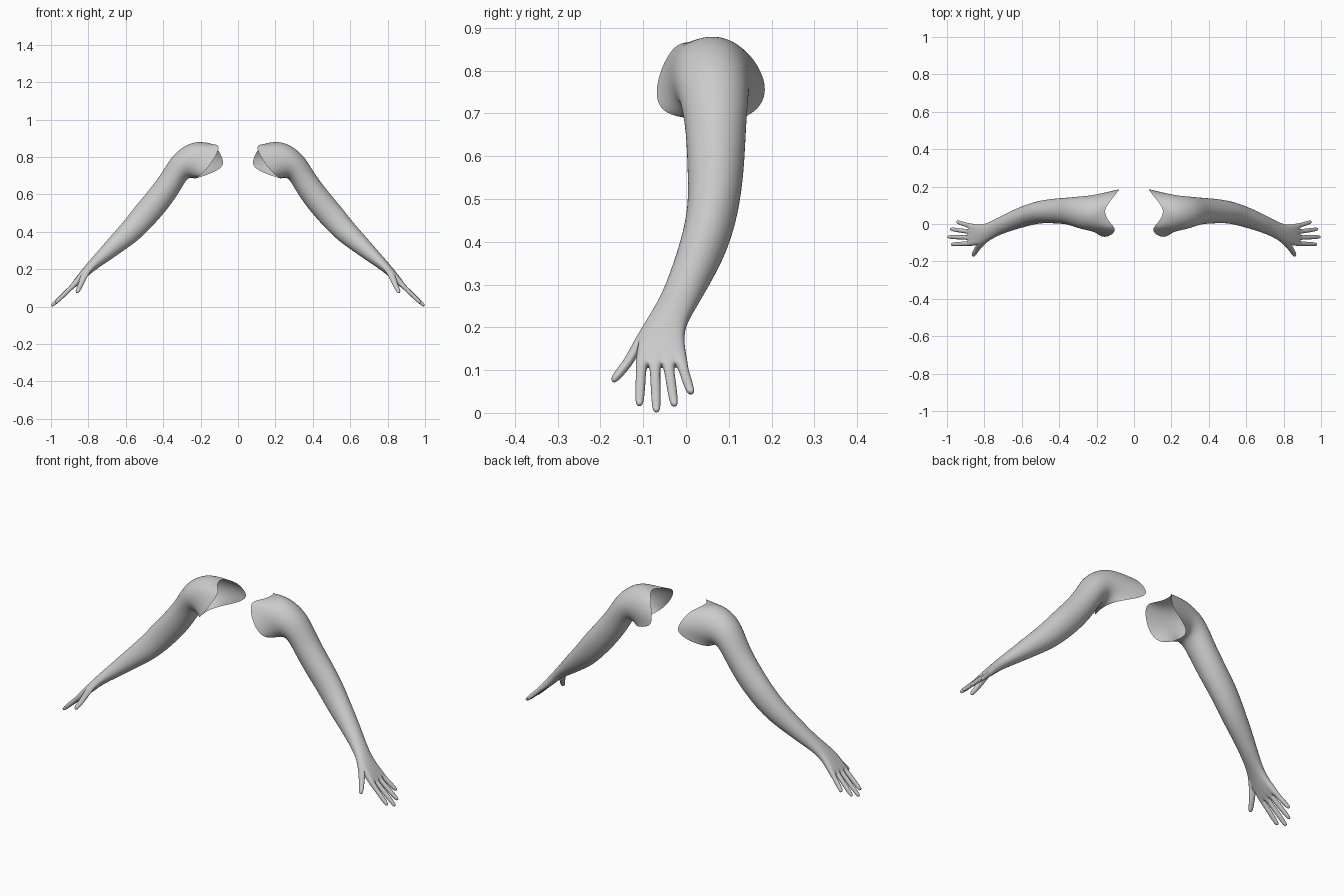
import bpy, bmesh, math
from mathutils import Vector

cube = bpy.data.objects.get("Cube")
if cube:
    bpy.data.objects.remove(cube)

grey = bpy.data.materials.new("plain_grey")
grey.use_nodes = True
COLOUR = (0.6, 0.6, 0.6, 1)
grey.diffuse_color = COLOUR
grey.node_tree.nodes["Principled BSDF"].inputs["Base Color"].default_value = COLOUR

# Open shoulder edge: from the back, over the ridge, down the chest, under the armpit
OPENING = [(.085, .178, .80), (.115, .135, .857), (.168, .075, .880), (.135, .01, .866),
           (.088, -.03, .864), (.135, -.073, .775), (.20, -.068, .695), (.238, .04, .685),
           (.23, .145, .682), (.068, .192, .738)]

# Cross-sections: centre, half thickness, half width, tilt in degrees, flatness
SECTIONS = [
    ((.25, .058, .79), .098, .092, -5, 0),
    ((.315, .066, .745), .08, .080, 25, 0),
    ((.355, .07, .67), .067, .070, 45, 0),
    ((.423, .07, .575), .070, .066, 48, 0),
    ((.505, .065, .48), .069, .059, 47, 0),
    ((.575, .045, .40), .062, .055, 44, 0),
    ((.655, .016, .33), .050, .049, 42, 0),
    ((.73, -.016, .262), .037, .043, 42, 0),
    ((.787, -.045, .213), .027, .044, 46, .2),
    ((.835, -.058, .163), .021, .054, 48, .6),
    ((.88, -.057, .113), .015, .063, 48, 1),
]

# Fingertips from little finger to index finger, and the thumb path
FINGERTIPS = [(.948, .012, .045), (.983, -.027, .016), (.997, -.069, .002), (.978, -.109, .017)]
THUMB = [((.83, -.118, .148), .018), ((.842, -.138, .115), .014),
         ((.855, -.16, .088), .013), ((.862, -.174, .074), .008)]
N = 10


def section_points(i):
    """Points around one cross-section, blended from round to flat."""
    centre, thick, width, tilt, flat = SECTIONS[i]
    before = Vector(SECTIONS[max(i - 1, 0)][0])
    after = Vector(SECTIONS[min(i + 1, len(SECTIONS) - 1)][0])
    n = Vector((math.sin(math.radians(tilt)), 0, math.cos(math.radians(tilt))))
    u = n.cross(after - before).normalized()
    pts = []
    for k in range(N):
        a = math.tau * (k + .5) / N
        top = k < N // 2
        column = k if top else N - 1 - k
        across = (1 - flat) * math.cos(a) * 1.07 + flat * (1 - column / 2)
        up = (1 - flat) * math.sin(a) * 1.07 + flat * (1 if top else -1)
        pts.append(Vector(centre) + u * across * width + n * up * thick)
    return pts


def bridge(bm, a, b):
    for k in range(len(a)):
        m = (k + 1) % len(a)
        bm.faces.new((a[k], a[m], b[m], b[k]))


def grow_digit(bm, base, path, u, n, side):
    """Continue a four-sided opening along a path and close the tip."""
    for point, r in path:
        ring = []
        for su, sn in ((1, 1), (-1, 1), (-1, -1), (1, -1)):
            p = Vector(point) + u * su * r + n * sn * r
            ring.append(bm.verts.new((p.x * side, p.y, p.z)))
        bridge(bm, base, ring)
        base = ring
    bm.faces.new(base)


def build_arm(name, side):
    bm = bmesh.new()
    loops = [[Vector(p) for p in OPENING]] + [section_points(i) for i in range(len(SECTIONS))]
    rings = [[bm.verts.new((p.x * side, p.y, p.z)) for p in loop] for loop in loops]
    for a, b in zip(rings, rings[1:]):
        bridge(bm, a, b)

    # Fingers grow from the four columns of the knuckle section
    palm, knuckles = rings[-2], rings[-1]
    n = Vector((.74, 0, .67))
    for c, tip in enumerate(FINGERTIPS):
        base = [knuckles[c], knuckles[c + 1], knuckles[N - 2 - c], knuckles[N - 1 - c]]
        start = sum((loops[-1][j] for j in (c, c + 1, N - 2 - c, N - 1 - c)), Vector()) / 4
        path = [(start.lerp(Vector(tip), t), r) for t, r in
                ((.14, .0125), (.5, .0125), (.88, .011), (1, .007))]
        grow_digit(bm, base, path, Vector((0, 1, 0)), n, side)

    # Thumb grows from the front edge of the palm
    wrist = rings[-3]
    side_loop = [palm[4], wrist[4], wrist[5], palm[5]]
    edge_face = next(f for f in bm.faces if set(f.verts) == set(side_loop))
    bm.faces.remove(edge_face)
    along = Vector((.75, .45, -.45)).normalized()
    across = Vector((.62, -.1, .78)).normalized()
    grow_digit(bm, side_loop, THUMB, along, across, side)

    bmesh.ops.recalc_face_normals(bm, faces=bm.faces)
    mesh = bpy.data.meshes.new(name)
    bm.to_mesh(mesh)
    bm.free()
    mesh.materials.append(grey)
    mesh.polygons.foreach_set("use_smooth", [True] * len(mesh.polygons))
    arm = bpy.data.objects.new(name, mesh)
    bpy.context.collection.objects.link(arm)
    smooth = arm.modifiers.new("smooth_skin", "SUBSURF")
    smooth.levels = smooth.render_levels = 3


for name, side in (("left_arm", 1), ("right_arm", -1)):
    build_arm(name, side)
